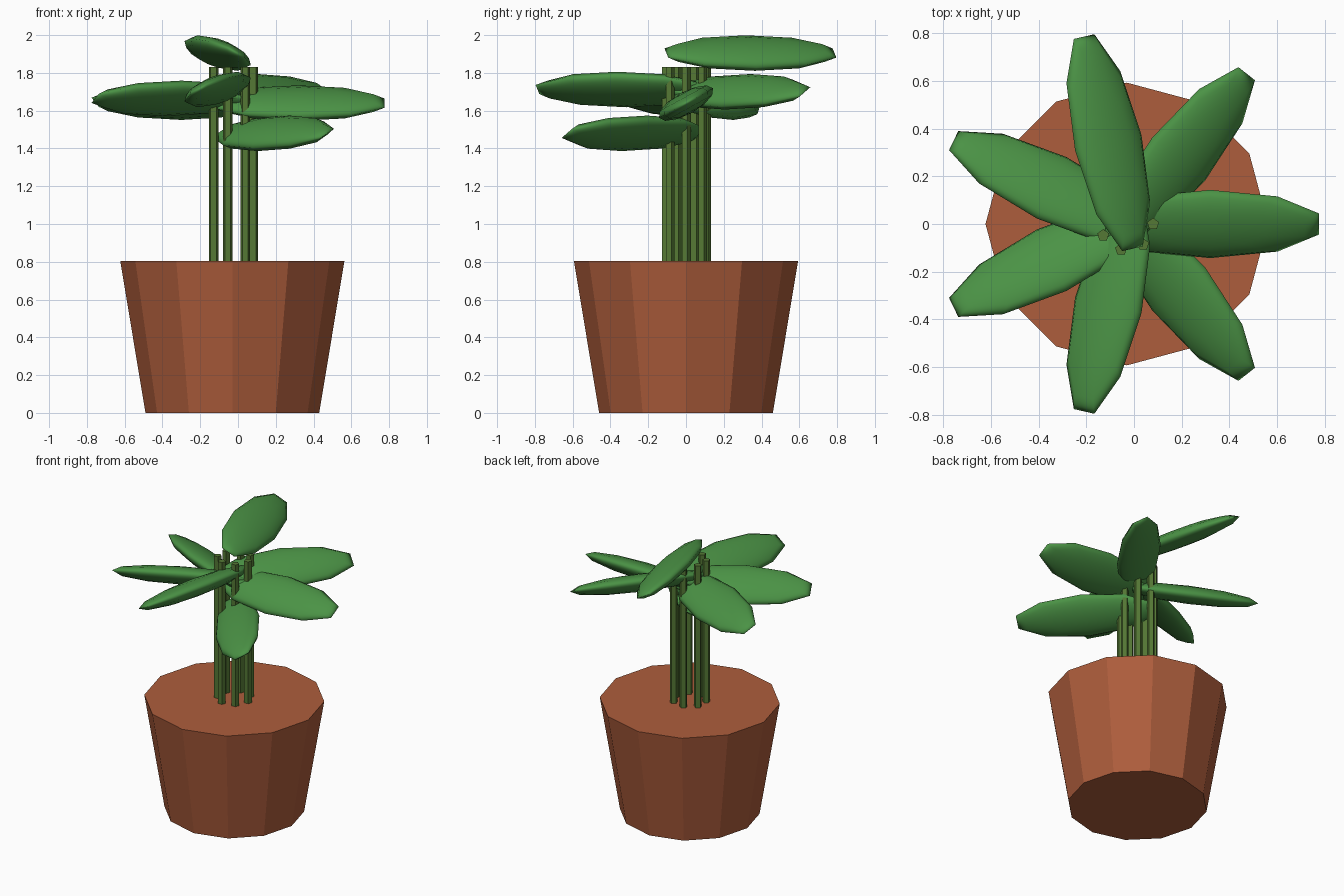
import bpy, math

if "Cube" in bpy.data.objects:
    bpy.data.objects.remove(bpy.data.objects["Cube"])

CX = -0.03          # pot axis
STEM_RING, LEAF_RING = 0.11, 0.35


def material(name, rgb):
    m = bpy.data.materials.new(name)
    m.diffuse_color = (*rgb, 1)
    m.use_nodes = True
    m.node_tree.nodes["Principled BSDF"].inputs["Base Color"].default_value = m.diffuse_color
    return m


def finish(name, mat):
    ob = bpy.context.object
    ob.name = name
    ob.data.materials.append(mat)
    return ob


terracotta = material("terracotta", (0.42, 0.11, 0.045))
stem_green = material("stem_green", (0.09, 0.19, 0.035))
leaf_green = material("leaf_green", (0.07, 0.29, 0.06))

# Tapered twelve-sided pot
bpy.ops.mesh.primitive_cone_add(vertices=12, radius1=0.46, radius2=0.593,
                                depth=0.803, location=(CX, 0, 0.4015))
finish("pot", terracotta)

# Ring of stems, each with a rolled leaf at its own height
leaf_heights = [1.64, 1.70, 1.905, 1.645, 1.665, 1.712, 1.48]
stem_bottom, stem_top = 0.78, 1.83
for i, z in enumerate(leaf_heights):
    a = math.tau * i / 7
    c, s = math.cos(a), math.sin(a)
    bpy.ops.mesh.primitive_cylinder_add(
        vertices=5, radius=0.026, depth=stem_top - stem_bottom,
        location=(CX + STEM_RING * c, STEM_RING * s, (stem_top + stem_bottom) / 2))
    finish(f"stem_{i + 1}", stem_green)

    bpy.ops.mesh.primitive_uv_sphere_add(
        segments=10, ring_count=6, radius=1,
        location=(CX + LEAF_RING * c, LEAF_RING * s, z), rotation=(0.5, 0, a))
    leaf = finish(f"leaf_{i + 1}", leaf_green)
    leaf.scale = (0.48, 0.163, 0.06)
    bpy.ops.object.shade_smooth()
